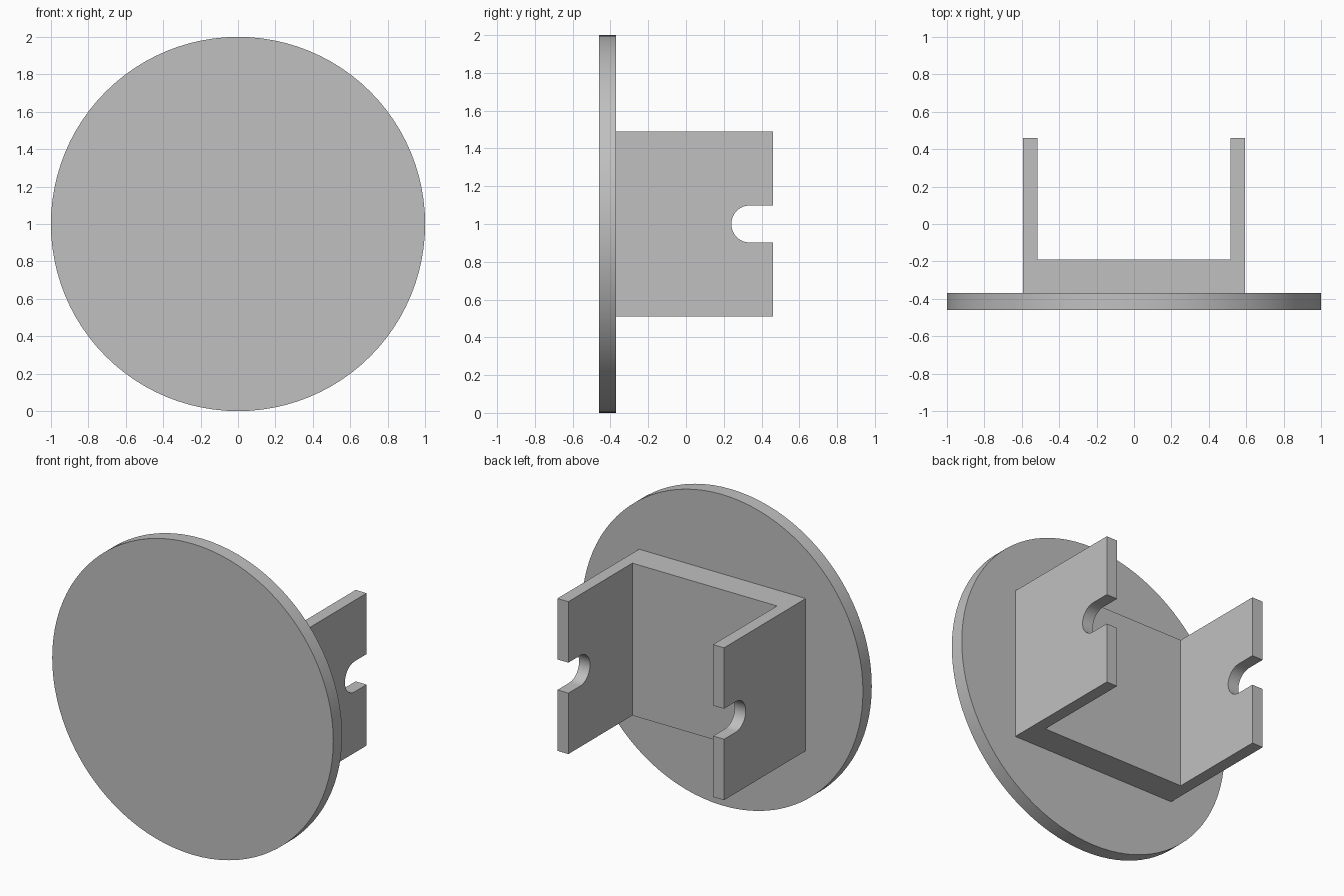
import bpy
import bmesh
from math import sin, cos, pi
from mathutils import Vector

cube = bpy.data.objects.get("Cube")
if cube:
    bpy.data.objects.remove(cube, do_unlink=True)

# Single grey material
grey = bpy.data.materials.new("plain grey")
grey.use_nodes = True
colour = (0.53, 0.53, 0.53, 1)
grey.diffuse_color = colour
grey.node_tree.nodes["Principled BSDF"].inputs["Base Color"].default_value = colour


def prism(name, points, sweep):
    """Extrude a closed flat outline along a vector."""
    bm = bmesh.new()
    face = bm.faces.new([bm.verts.new(p) for p in points])
    new = bmesh.ops.extrude_face_region(bm, geom=[face])["geom"]
    bmesh.ops.translate(bm, vec=Vector(sweep),
                        verts=[g for g in new if isinstance(g, bmesh.types.BMVert)])
    bmesh.ops.recalc_face_normals(bm, faces=bm.faces)
    mesh = bpy.data.meshes.new(name)
    bm.to_mesh(mesh)
    bm.free()
    mesh.materials.append(grey)
    obj = bpy.data.objects.new(name, mesh)
    bpy.context.collection.objects.link(obj)
    return obj


def smooth(obj):
    bpy.ops.object.select_all(action="DESELECT")
    obj.select_set(True)
    bpy.context.view_layer.objects.active = obj
    bpy.ops.object.shade_smooth_by_angle(angle=pi / 6)


# Round front plate
back, front = -0.37, -0.46
segments = 96
rim = [2 * pi * i / segments for i in range(segments)]
disc = prism("front_disc", [(cos(a), front, 1 + sin(a)) for a in rim],
             (0, back - front, 0))
smooth(disc)

# U-shaped bracket behind the plate
outer, inner, web, tip = 0.593, 0.515, -0.19, 0.46
low, high = 0.51, 1.49
half = [(outer, back), (outer, tip), (inner, tip), (inner, web)]
outline = half + [(-x, y) for x, y in reversed(half)]
bracket = prism("bracket", [(x, y, low) for x, y in outline], (0, 0, high - low))

# Round-ended slot through both arms
radius, centre = 0.098, 0.338
arc = [pi / 2 + pi * i / 24 for i in range(25)]
slot = [(centre + radius * cos(a), 1 + radius * sin(a)) for a in arc]
slot += [(tip + 0.1, 1 - radius), (tip + 0.1, 1 + radius)]
cutter = prism("slot_cutter", [(-0.8, y, z) for y, z in slot], (1.6, 0, 0))
cutter.hide_render = True

cut = bracket.modifiers.new("slots", "BOOLEAN")
cut.operation = "DIFFERENCE"
cut.solver = "EXACT"
cut.object = cutter
bpy.context.view_layer.objects.active = bracket
bpy.ops.object.modifier_apply(modifier=cut.name)
bpy.data.objects.remove(cutter, do_unlink=True)
smooth(bracket)
